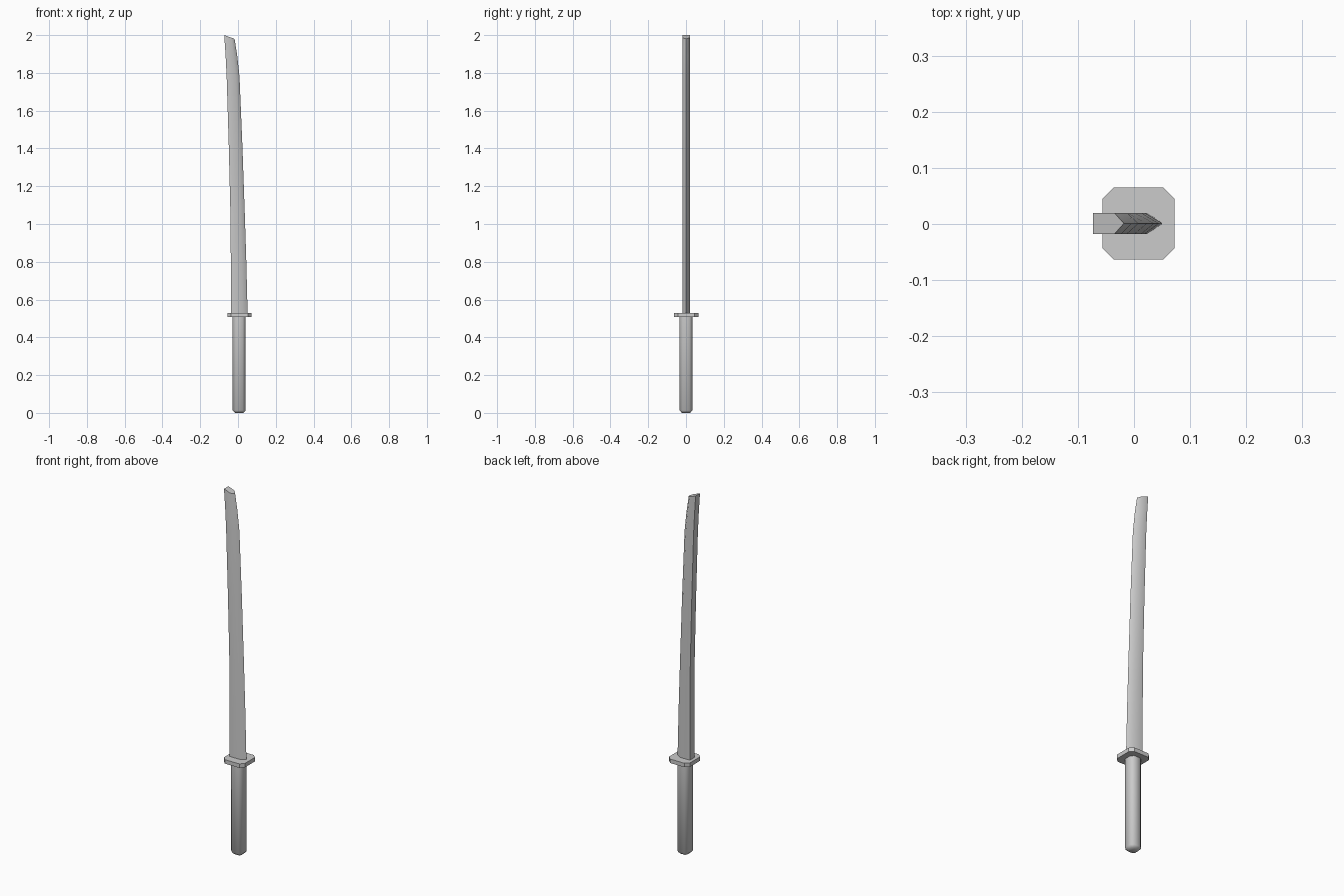
import bpy, bmesh
from math import radians

if "Cube" in bpy.data.objects:
    bpy.data.objects.remove(bpy.data.objects["Cube"])


def loft(name, rings, smooth=None):
    """Skin a list of matching closed rings and cap both ends."""
    bm = bmesh.new()
    loops = [[bm.verts.new(p) for p in ring] for ring in rings]
    n = len(rings[0])
    for a, b in zip(loops, loops[1:]):
        for i in range(n):
            j = (i + 1) % n
            bm.faces.new((a[i], a[j], b[j], b[i]))
    bm.faces.new(loops[0][::-1])
    bm.faces.new(loops[-1])
    bmesh.ops.recalc_face_normals(bm, faces=bm.faces[:])
    mesh = bpy.data.meshes.new(name)
    bm.to_mesh(mesh)
    bm.free()
    ob = bpy.data.objects.new(name, mesh)
    bpy.context.collection.objects.link(ob)
    if smooth:
        bpy.ops.object.select_all(action='DESELECT')
        bpy.context.view_layer.objects.active = ob
        ob.select_set(True)
        bpy.ops.object.shade_smooth_by_angle(angle=radians(smooth))
    return ob


def chamfered_square(cx, cy, h, c, z):
    k = h - c
    pts = [(h, -k), (h, k), (k, h), (-k, h), (-h, k), (-h, -k), (-k, -h), (k, -h)]
    return [(cx + x, cy + y, z) for x, y in pts]


# Handle: chamfered grip with a bevelled pommel end
loft("handle", [chamfered_square(0.006, 0, 0.022, 0.008, 0.0),
                chamfered_square(0.006, 0, 0.034, 0.015, 0.013),
                chamfered_square(0.006, 0, 0.034, 0.015, 0.515)], smooth=50)

# Guard: square plate with cut corners
loft("guard", [chamfered_square(0.008, 0.001, 0.064, 0.02, z) for z in (0.508, 0.53)])

# Blade: flat spine, parallel sides, wedge edge, curving back to a slanted tip
# (spine x, spine z, edge x, edge z)
stations = [(-0.038, 0.52, 0.051, 0.52), (-0.038, 0.80, 0.044, 0.80),
            (-0.040, 1.05, 0.036, 1.05), (-0.049, 1.42, 0.023, 1.42),
            (-0.060, 1.78, 0.008, 1.78), (-0.066, 1.90, -0.004, 1.89),
            (-0.073, 2.00, -0.018, 1.98)]
rings = []
for sx, sz, ex, ez in stations:
    mx, mz = sx + 0.69 * (ex - sx), sz + 0.69 * (ez - sz)
    t = 0.019
    rings.append([(sx, 0.001 - t, sz), (mx, 0.001 - t, mz), (ex, 0.001, ez),
                  (mx, 0.001 + t, mz), (sx, 0.001 + t, sz)])
loft("blade", rings, smooth=50)
